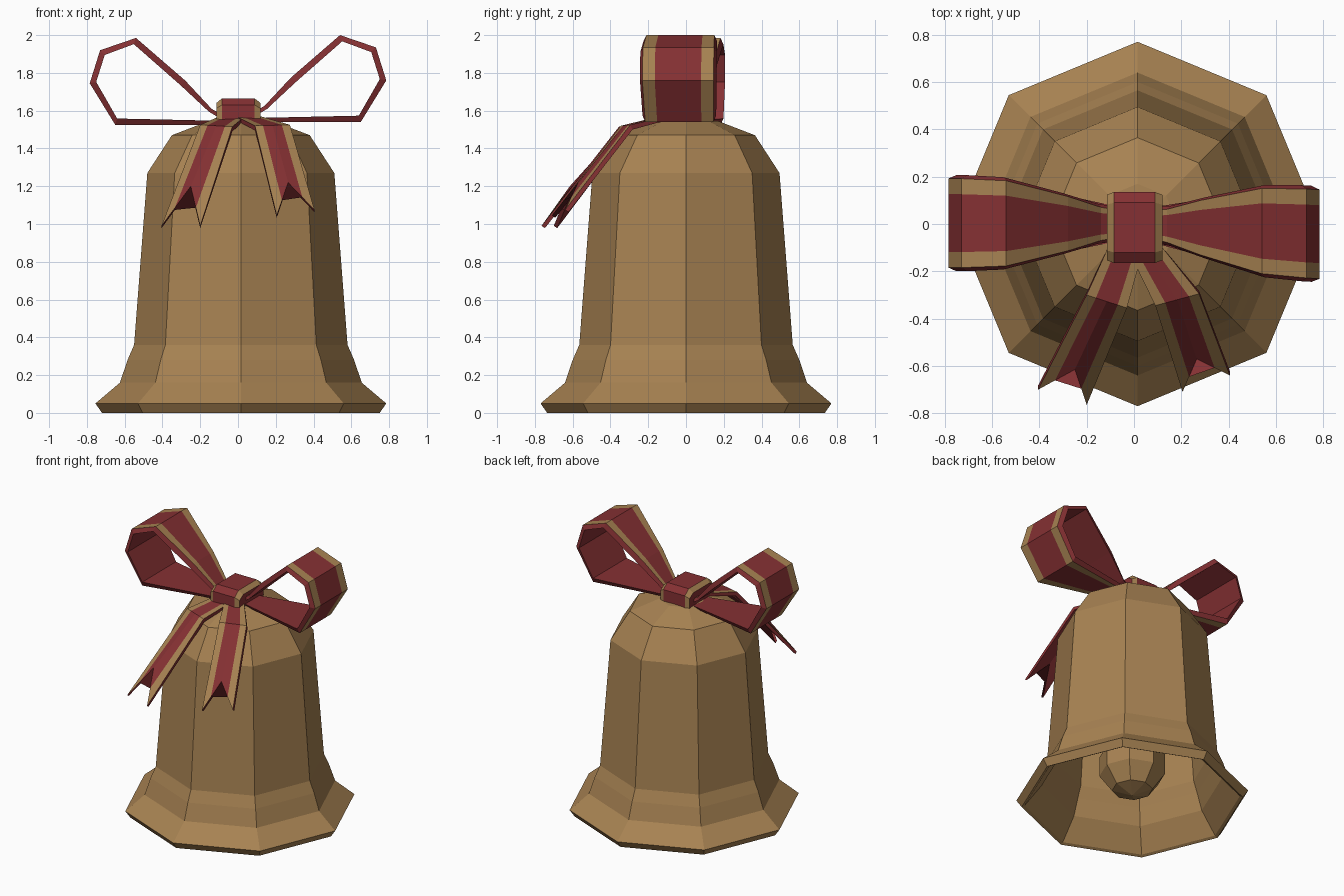
import bpy, bmesh, math
from mathutils import Vector

if "Cube" in bpy.data.objects:
    bpy.data.objects.remove(bpy.data.objects["Cube"])


def material(name, rgb):
    m = bpy.data.materials.new(name)
    m.diffuse_color = (*rgb, 1)
    m.use_nodes = True
    m.node_tree.nodes["Principled BSDF"].inputs["Base Color"].default_value = m.diffuse_color
    return m


MATS = [material("bronze", (0.39, 0.225, 0.085)), material("ribbon red", (0.235, 0.03, 0.033))]
GOLD, RED = 0, 1


def loft(name, rings, colour, caps=True):
    """Skin closed rings of points; colour(row, col) picks the material."""
    bm = bmesh.new()
    rows = [[bm.verts.new(p) for p in ring] for ring in rings]
    n = len(rows[0])
    for r in range(len(rows) - 1):
        for c in range(n):
            d = (c + 1) % n
            f = bm.faces.new((rows[r][c], rows[r][d], rows[r + 1][d], rows[r + 1][c]))
            f.material_index = colour(r, c)
    if caps:
        for row in (rows[0], rows[-1]):
            bm.faces.new(row).material_index = RED
    bmesh.ops.remove_doubles(bm, verts=bm.verts, dist=1e-4)
    bmesh.ops.recalc_face_normals(bm, faces=bm.faces)
    me = bpy.data.meshes.new(name)
    bm.to_mesh(me)
    bm.free()
    for m in MATS:
        me.materials.append(m)
    ob = bpy.data.objects.new(name, me)
    bpy.context.collection.objects.link(ob)
    return ob


CX = 0.015


def lathe(name, profile, sides=8):
    rings = [[(CX + r * math.cos(2 * math.pi * i / sides),
               r * math.sin(2 * math.pi * i / sides), z) for i in range(sides)]
             for r, z in profile]
    return loft(name, rings, lambda r, c: GOLD, caps=False)


# Hollow eight-sided bell: outside from crown to lip, then the inside
lathe("bell_body", [
    (0, 1.56), (0.17, 1.545), (0.365, 1.47), (0.495, 1.27), (0.565, 0.36), (0.60, 0.28),
    (0.64, 0.16), (0.77, 0.05), (0.735, 0), (0.715, 0.01), (0.60, 0.16), (0.56, 0.28),
    (0.53, 0.36), (0.46, 1.25), (0.33, 1.43), (0, 1.51)])

# Clapper ball and its rod
R, ZC = 0.23, 0.28
lathe("clapper", [(R * math.sin(math.pi * k / 5), ZC - R * math.cos(math.pi * k / 5))
                  for k in range(6)])
lathe("clapper_rod", [(0, 0.45), (0.03, 0.45), (0.03, 1.5), (0, 1.5)], 6)

# Bow loops: (x, z, half width) along the outside of the ribbon
LOOP = [(0.08, 1.59, 0.06), (0.14, 1.625, 0.07), (0.28, 1.775, 0.115), (0.54, 2.0, 0.18),
        (0.73, 1.935, 0.188), (0.785, 1.76, 0.188), (0.65, 1.54, 0.18), (0.08, 1.54, 0.06)]


def bow_loop(name, side, dz, yaw):
    rings = []
    for i, (x, z, w) in enumerate(LOOP):
        p = Vector((x, z))
        a = Vector(LOOP[max(i - 1, 0)][:2])
        b = Vector(LOOP[min(i + 1, len(LOOP) - 1)][:2])
        t = (b - a).normalized()
        q = p + Vector((t.y, -t.x)) * 0.035          # inner side of the ribbon
        if 0 < i < 2 or i in (0, len(LOOP) - 1):
            q = p + (q - p) * 0.6
        wi = w + 0.015
        section = [(p, -w), (p, -0.65 * w), (p, 0.65 * w), (p, w), (q, wi), (q, -wi)]
        rings.append([(side * s.x, y + yaw * s.x, s.y + dz) for s, y in section])
    loft(name, rings, lambda r, c: GOLD if c in (0, 2) else RED)


bow_loop("bow_loop_right", 1, 0.0, -0.055)
bow_loop("bow_loop_left", -1, -0.015, 0.005)

# Knot: ribbon wrapped round the middle, with gold edges
wrap = [(-0.165, 1.53), (-0.165, 1.63), (-0.12, 1.665), (0.09, 1.665), (0.135, 1.63), (0.135, 1.53)]
knot = []
for x, s in ((-0.115, 0.8), (-0.085, 1), (0.088, 1), (0.12, 0.8)):
    knot.append([(x, -0.015 + (y + 0.015) * (0.6 + 0.4 * s), 1.54 + (z - 1.54) * s) for y, z in wrap])
loft("bow_knot", knot, lambda r, c: RED if r == 1 else GOLD)


# Ribbon tails with a forked end
def tail(name, start, bend, tips, notch):
    def across(a, m, b):
        a, m, b = Vector(a), Vector(m), Vector(b)
        return [a, a.lerp(m, 0.46), m, m.lerp(b, 0.54), b]
    lines = []
    for a, b in (start, bend):
        lines.append(across(a, (Vector(a) + Vector(b)) / 2, b))
    lines.append(across(tips[0], notch, tips[1]))
    rings = []
    for line, off in zip(lines, ((0, 0, -0.02), (0, 0.012, -0.025), (0, 0.018, -0.012))):
        rings.append(line + [p + Vector(off) for p in reversed(line)])
    loft(name, rings, lambda r, c: GOLD if c in (0, 3) else RED)


tail("tail_left", ((-0.11, -0.10, 1.565), (0.03, -0.14, 1.565)),
     ((-0.20, -0.30, 1.525), (-0.03, -0.355, 1.515)),
     ((-0.405, -0.70, 0.99), (-0.20, -0.765, 0.99)), (-0.25, -0.615, 1.20))
tail("tail_right", ((-0.01, -0.14, 1.57), (0.12, -0.10, 1.57)),
     ((0.09, -0.345, 1.52), (0.275, -0.295, 1.525)),
     ((0.205, -0.71, 1.045), (0.405, -0.64, 1.075)), (0.265, -0.57, 1.22))
